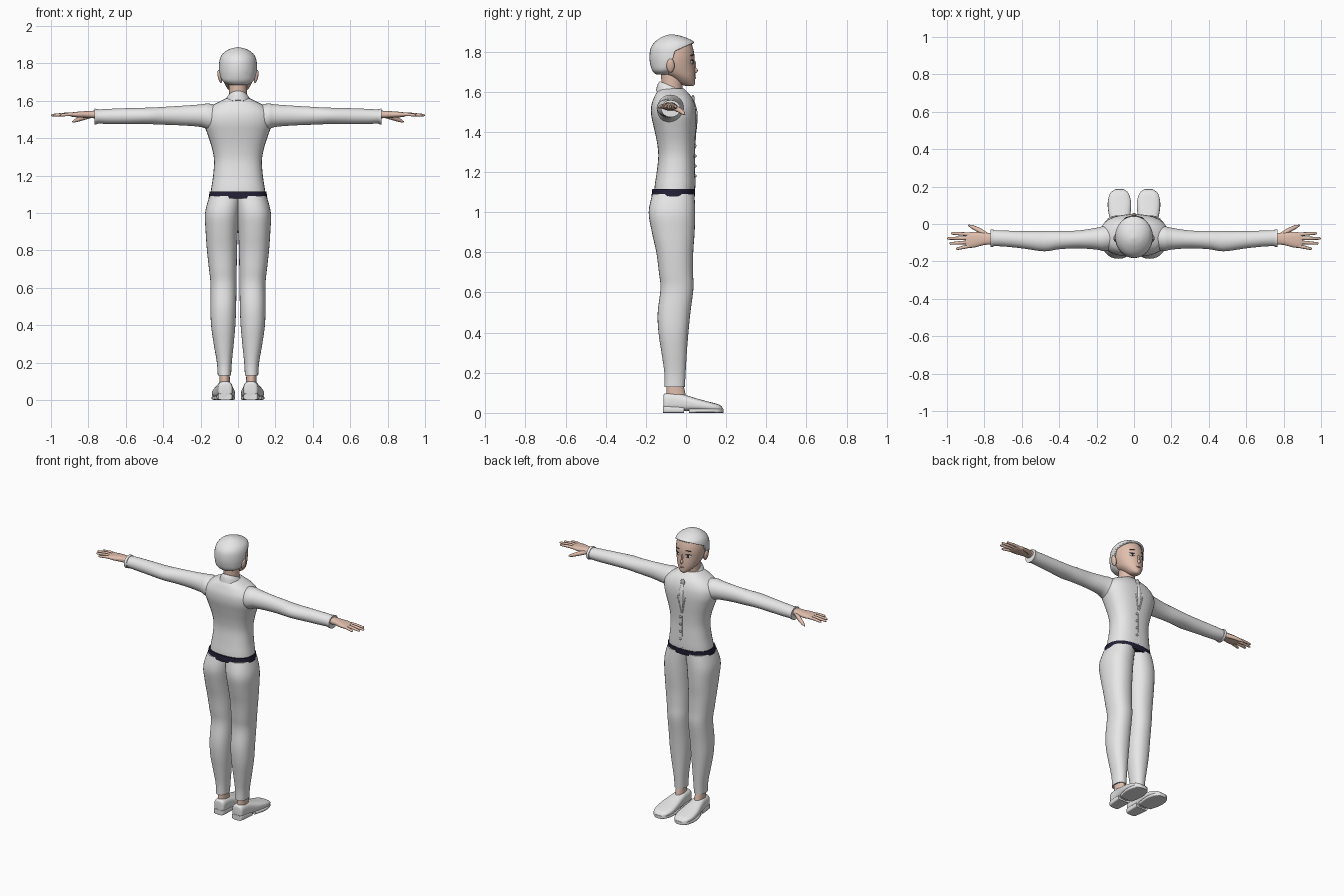
import bpy, bmesh
from math import cos, sin, pi, radians
from mathutils import Matrix, Vector

if "Cube" in bpy.data.objects:
    bpy.data.objects.remove(bpy.data.objects["Cube"], do_unlink=True)


def material(name, r, g, b):
    m = bpy.data.materials.new(name)
    m.use_nodes = True
    m.diffuse_color = (r, g, b, 1)
    shader = m.node_tree.nodes["Principled BSDF"]
    shader.inputs["Base Color"].default_value = (r, g, b, 1)
    shader.inputs["Roughness"].default_value = 0.8
    return m


WHITE = material("white cloth", 0.8, 0.8, 0.8)
SKIN = material("skin", 0.75, 0.52, 0.42)
NAVY = material("navy belt", 0.016, 0.014, 0.035)
GREY = material("grey trim", 0.5, 0.5, 0.5)
BROWN = material("brown brow", 0.12, 0.06, 0.04)
IRIS = material("dark iris", 0.03, 0.03, 0.04)
LIP = material("lip", 0.55, 0.28, 0.24)


def add_mirror(obj):
    mod = obj.modifiers.new("Mirror", "MIRROR")
    mod.use_axis = (True, False, False)
    mod.use_mirror_merge = False


def finish(name, bm, mat, mirror=False):
    bmesh.ops.recalc_face_normals(bm, faces=bm.faces[:])
    mesh = bpy.data.meshes.new(name)
    bm.to_mesh(mesh)
    bm.free()
    mesh.materials.append(mat)
    mesh.shade_smooth()
    mesh.set_sharp_from_angle(angle=radians(45))
    obj = bpy.data.objects.new(name, mesh)
    bpy.context.collection.objects.link(obj)
    if mirror:
        add_mirror(obj)
    return obj


def spline(rings, steps):
    """Smooth in-between rings through the given ones."""
    out = []
    last = len(rings) - 1
    for i in range(last):
        quad = [Vector(rings[min(max(i + k, 0), last)]) for k in (-1, 0, 1, 2)]
        a, b, c, d = quad
        for s in range(steps):
            t = s / steps
            out.append(b + ((c - a) + ((a * 2 - b * 5 + c * 4 - d)
                       + (b * 3 - a - c * 3 + d) * t) * t) * t / 2)
    out.append(Vector(rings[last]))
    return out


def loft_mesh(rings, axis="z", power=2.0, sides=32, steps=4, shear=0.0):
    """Each ring is (position, low, high, low, high) over the other two axes."""
    bm = bmesh.new()
    loops = []
    for t, a0, a1, b0, b1 in spline(rings, steps):
        loop = []
        for k in range(sides):
            ang = 2 * pi * k / sides
            u, v = [abs(f) ** (2 / power) * (1 if f > 0 else -1)
                    for f in (cos(ang), sin(ang))]
            a = (a0 + a1 + (a1 - a0) * u) / 2
            b = (b0 + b1 + (b1 - b0) * v) / 2
            co = {"x": (t, a, b), "y": (a, t, b), "z": (a, b, t)}[axis]
            x, y, z = co
            loop.append(bm.verts.new((x, y, z + shear * (y + 0.06))))
        loops.append(loop)
    for low, high in zip(loops, loops[1:]):
        for k in range(sides):
            n = (k + 1) % sides
            bm.faces.new((low[k], low[n], high[n], high[k]))
    bm.faces.new(loops[0])
    bm.faces.new(loops[-1])
    return bm


def loft(name, rings, mat, mirror=False, **options):
    return finish(name, loft_mesh(rings, **options), mat, mirror)


def centred(rings):
    return [(t, -w, w, y0, y1) for t, w, y0, y1 in rings]


def blob(name, place, size, mat, mirror=False, turn=0.0, tilt=0.0):
    bm = bmesh.new()
    shape = (Matrix.Translation(place) @ Matrix.Rotation(turn, 4, "Z")
             @ Matrix.Rotation(tilt, 4, "Y") @ Matrix.Diagonal((*size, 1)))
    bmesh.ops.create_uvsphere(bm, u_segments=20, v_segments=12, radius=1, matrix=shape)
    return finish(name, bm, mat, mirror)


def tube(name, points, mat, mirror=False):
    """Round tube through points given as (x, y, z, radius)."""
    curve = bpy.data.curves.new(name, "CURVE")
    curve.dimensions = "3D"
    curve.bevel_depth = 1
    curve.bevel_resolution = 3
    curve.use_fill_caps = True
    line = curve.splines.new("POLY")
    line.points.add(len(points) - 1)
    line.use_smooth = True
    for p, (x, y, z, r) in zip(line.points, points):
        p.co = (x, y, z, 1)
        p.radius = r
    curve.materials.append(mat)
    obj = bpy.data.objects.new(name, curve)
    bpy.context.collection.objects.link(obj)
    if mirror:
        add_mirror(obj)


# Jacket body, belt and collar
loft("jacket_body", centred([
    (1.105, .147, -.158, .043), (1.14, .142, -.155, .045), (1.2, .133, -.146, .044),
    (1.28, .128, -.138, .042), (1.35, .14, -.145, .045), (1.42, .163, -.16, .05),
    (1.48, .182, -.173, .052), (1.53, .178, -.173, .046), (1.57, .145, -.16, .03),
    (1.595, .1, -.147, .01), (1.615, .06, -.13, -.01)]), WHITE, power=2.4)
loft("belt", centred([(1.078, .157, -.172, .044), (1.115, .152, -.168, .046)]),
     NAVY, power=2.4)
loft("collar", centred([(1.565, .078, -.15, .032), (1.6, .066, -.142, .018),
                        (1.622, .052, -.13, .004)]), WHITE, shear=-.43)
loft("neck", centred([(1.55, .047, -.12, -.02), (1.72, .05, -.125, -.015)]), SKIN)

# Sleeves with a small cuff edge
loft("sleeve", [
    (.1, -.14, 0, 1.43, 1.575), (.16, -.145, -.01, 1.445, 1.585),
    (.2, -.137, -.02, 1.46, 1.58), (.3, -.13, -.035, 1.468, 1.573),
    (.4, -.135, -.037, 1.472, 1.567), (.48, -.146, -.038, 1.475, 1.563),
    (.6, -.13, -.038, 1.475, 1.56), (.7, -.12, -.035, 1.476, 1.556),
    (.76, -.118, -.033, 1.48, 1.552)], WHITE, True, axis="x")
loft("cuff", [(.752, -.122, -.03, 1.475, 1.556), (.768, -.124, -.028, 1.473, 1.558)],
     WHITE, True, axis="x")

# Hands
loft("palm", [(.75, -.11, -.05, 1.505, 1.548), (.8, -.112, -.048, 1.508, 1.545),
              (.85, -.125, -.042, 1.51, 1.542), (.885, -.127, -.046, 1.514, 1.538),
              (.9, -.12, -.055, 1.519, 1.534)], SKIN, True, axis="x", power=2.5)
for finger, root, tip, reach in (("index", -.056, -.05, .972), ("middle", -.076, -.077, .992),
                                 ("ring", -.096, -.104, .98), ("little", -.114, -.132, .945)):
    mid = (root + tip) / 2
    tube(finger + "_finger", [(.865, root, 1.526, .01), ((.865 + reach) / 2, mid, 1.527, .0095),
                              (reach, tip, 1.523, .007), (reach + .007, tip, 1.522, .003)],
         SKIN, True)
tube("thumb", [(.785, -.062, 1.522, .014), (.83, -.032, 1.508, .013),
               (.865, -.015, 1.495, .01), (.885, -.007, 1.487, .004)], SKIN, True)

# Trousers, ankles and shoes
loft("trouser_leg", [
    (1.09, -.02, .153, -.168, .042), (1.0, -.008, .176, -.186, .046),
    (.9, .001, .173, -.17, .043), (.8, .005, .166, -.148, .036), (.7, .007, .155, -.135, .035),
    (.62, .008, .147, -.127, .037), (.5, .01, .147, -.141, .022), (.4, .014, .144, -.137, .012),
    (.3, .023, .13, -.122, .004), (.2, .033, .113, -.108, -.002),
    (.13, .037, .108, -.107, -.006)], WHITE, True, power=2.25)
loft("ankle", [(.06, .042, .1, -.1, .005), (.15, .045, .1, -.095, -.015)], SKIN, True)
loft("shoe_upper", [
    (-.113, .045, .088, .025, .08), (-.104, .031, .105, .012, .097), (-.05, .028, .112, .01, .1),
    (0, .025, .122, .01, .088), (.06, .018, .136, .01, .07), (.12, .016, .139, .008, .054),
    (.165, .03, .127, .008, .041), (.184, .055, .1, .01, .024)],
    WHITE, True, axis="y", power=2.8)
loft("shoe_sole", [(.015, .026, .122, 0, .022), (.07, .017, .138, 0, .022),
                   (.12, .016, .14, 0, .022), (.165, .03, .127, 0, .022),
                   (.186, .055, .1, 0, .02)], WHITE, True, axis="y", power=5)
loft("shoe_heel", [(-.113, .045, .09, 0, .035), (-.104, .031, .106, 0, .035),
                   (-.01, .027, .116, 0, .03)], WHITE, True, axis="y", power=5)

# Jacket front: lapel edges, ribbon, brooch, placket and buttons
tube("lapel_edge", [(.05, .021, 1.565, .004), (.036, .042, 1.52, .004),
                    (.026, .05, 1.46, .004), (.004, .045, 1.36, .004)], WHITE, True)
tube("front_seam", [(0, .044, 1.36, .003), (0, .042, 1.25, .003), (0, .044, 1.12, .003)], WHITE)
loft("ribbon", centred([(1.57, .008, .02, .036), (1.5, .015, .04, .057),
                        (1.43, .012, .04, .055), (1.39, .005, .042, .05)]), WHITE)
blob("brooch", (0, .035, 1.562), (.016, .008, .022), GREY)
for z in (1.33, 1.28, 1.23, 1.18):
    blob("button", (.012, .045, z), (.008, .007, .008), GREY)

# Head and facial features
loft("head", centred([
    (1.628, .014, .002, .036), (1.64, .034, -.035, .045), (1.67, .06, -.08, .046),
    (1.7, .076, -.13, .046), (1.74, .088, -.15, .042), (1.78, .092, -.16, .042),
    (1.82, .087, -.155, .034), (1.85, .067, -.125, .018), (1.866, .03, -.1, -.03)]), SKIN)
blob("nose", (0, .044, 1.706), (.009, .015, .014), SKIN)
blob("nose_bridge", (0, .042, 1.73), (.006, .008, .026), SKIN)
blob("lips", (0, .045, 1.668), (.016, .004, .0045), LIP)
blob("ear", (.097, -.077, 1.73), (.011, .02, .035), SKIN, True, tilt=.2)
blob("eye_white", (.04, .0305, 1.747), (.017, .004, .009), WHITE, True, turn=-.45)
blob("iris", (.039, .0325, 1.747), (.008, .004, .009), IRIS, True, turn=-.45)
blob("eyelid_line", (.041, .032, 1.757), (.018, .004, .0025), IRIS, True, turn=-.45)
blob("eyebrow", (.04, .031, 1.782), (.019, .004, .003), BROWN, True, turn=-.45, tilt=.1)

# Hair cap: a fuller skull shape, opened at the face below the hairline
bm = loft_mesh(centred([
    (1.685, .05, -.148, -.06), (1.705, .082, -.168, -.03), (1.74, .098, -.179, .03),
    (1.78, .102, -.182, .05), (1.82, .098, -.175, .049), (1.85, .083, -.153, .038),
    (1.875, .048, -.115, -.015), (1.886, .006, -.08, -.066)]))
hairline = Vector((0, .04, 1.845)), Vector((0, -.45, 1)).normalized()
temple = Vector((0, -.055, 1.8)), Vector((0, 1, -.3)).normalized()
for point, normal in (hairline, temple):
    bmesh.ops.bisect_plane(bm, geom=bm.verts[:] + bm.edges[:] + bm.faces[:],
                           plane_co=point, plane_no=normal)
open_faces = [f for f in bm.faces
              if (f.calc_center_median() - hairline[0]).dot(hairline[1]) < 0
              and (f.calc_center_median() - temple[0]).dot(temple[1]) > 0]
bmesh.ops.delete(bm, geom=open_faces, context="FACES")
hair = finish("hair_cap", bm, WHITE)
shell = hair.modifiers.new("Thickness", "SOLIDIFY")
shell.thickness = 0.012
